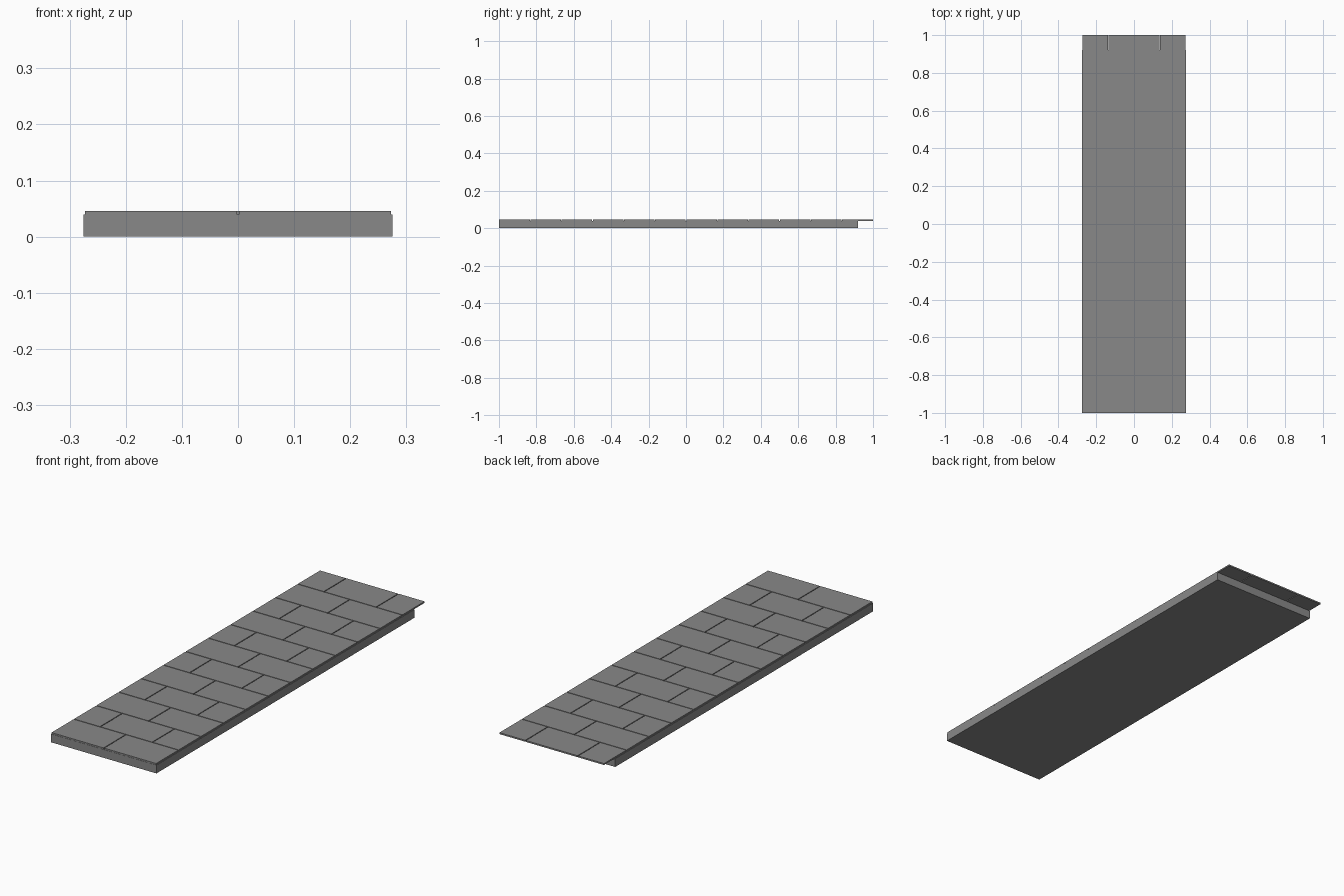
import bpy

if "Cube" in bpy.data.objects:
    bpy.data.objects.remove(bpy.data.objects["Cube"])

ROWS = 12
PITCH_Y = 2.0 / ROWS
PITCH_X = 0.2725
GAP = 0.004
BASE_TOP, TILE_TOP = 0.039, 0.046

# Dark slate grey
slate = bpy.data.materials.new("dark_grey")
slate.diffuse_color = (0.25, 0.25, 0.25, 1)
slate.use_nodes = True
slate.node_tree.nodes["Principled BSDF"].inputs["Base Color"].default_value = slate.diffuse_color


def box(name, x0, x1, y0, y1, z0, z1):
    bpy.ops.mesh.primitive_cube_add(
        size=1, location=((x0 + x1) / 2, (y0 + y1) / 2, (z0 + z1) / 2))
    ob = bpy.context.object
    ob.name = name
    ob.scale = (x1 - x0, y1 - y0, z1 - z0)
    bpy.ops.object.transform_apply(location=False, rotation=False, scale=True)
    ob.data.materials.append(slate)
    return ob


# Backing slab, stopping short of the tiles at the rear
box("backing_slab", -0.275, 0.275, -1.0, 0.92, 0.0, BASE_TOP)

# Running-bond tiles: two full ones, or half-full-half on odd rows
for r in range(ROWS):
    edges = ([-PITCH_X, 0, PITCH_X] if r % 2 == 0
             else [-PITCH_X, -PITCH_X / 2, PITCH_X / 2, PITCH_X])
    y0 = -1.0 + r * PITCH_Y
    front = y0 + (GAP / 2 if r else 0.001)
    back = y0 + PITCH_Y - (GAP / 2 if r < ROWS - 1 else 0)
    for i in range(len(edges) - 1):
        left = edges[i] + (GAP / 2 if i else 0)
        right = edges[i + 1] - (GAP / 2 if i < len(edges) - 2 else 0)
        box(f"tile_{r}_{i}", left, right, front, back, BASE_TOP, TILE_TOP)
